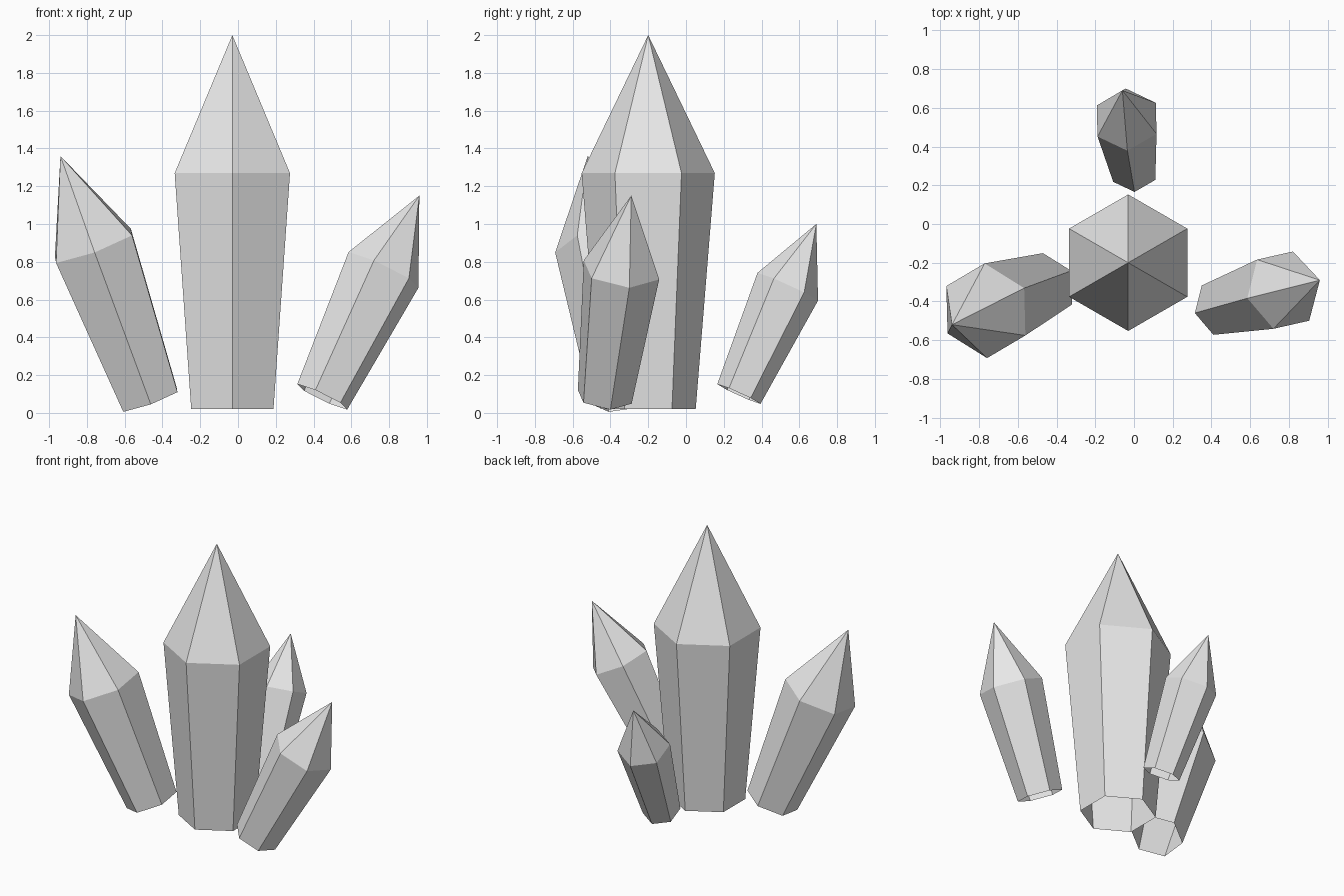
import bpy
import bmesh
from math import radians, pi, sin, cos
from mathutils import Vector, Matrix

if "Cube" in bpy.data.objects:
    bpy.data.objects.remove(bpy.data.objects["Cube"])

# One plain grey material
grey = bpy.data.materials.new("crystal_grey")
grey.use_nodes = True
colour = (0.8, 0.8, 0.8, 1)
grey.diffuse_color = colour
grey.node_tree.nodes["Principled BSDF"].inputs["Base Color"].default_value = colour

SIDES = 6


def crystal(name, base, tip, twist=0):
    """Six-sided crystal, open underneath, widening to a shoulder, then a point."""
    base, tip = Vector(base), Vector(tip)
    axis = tip - base
    length = axis.length
    turn = Vector((0, 0, 1)).rotation_difference(axis).to_matrix().to_4x4()
    place = Matrix.Translation(base) @ turn @ Matrix.Rotation(radians(twist), 4, "Z")

    bm = bmesh.new()

    def ring(radius, height):
        angles = [pi / 2 + 2 * pi * i / SIDES for i in range(SIDES)]
        return [bm.verts.new((radius * length * cos(a), radius * length * sin(a),
                              height * length)) for a in angles]

    foot = ring(0.127, 0)
    shoulder = ring(0.178, 0.631)
    point = bm.verts.new((0, 0, length))
    for i in range(SIDES):
        j = (i + 1) % SIDES
        bm.faces.new((foot[i], foot[j], shoulder[j], shoulder[i]))
        bm.faces.new((shoulder[i], shoulder[j], point))

    mesh = bpy.data.meshes.new(name)
    bm.to_mesh(mesh)
    bm.free()
    mesh.materials.append(grey)
    obj = bpy.data.objects.new(name, mesh)
    obj.matrix_world = place
    bpy.context.collection.objects.link(obj)


# Upright centre crystal and three leaning ones around it
crystal("centre_crystal", (-0.03, -0.2, 0.02), (-0.03, -0.2, 2.0))
crystal("right_crystal", (-0.466, -0.325, 0.07), (-0.94, -0.52, 1.36))
crystal("left_crystal", (0.446, -0.43, 0.085), (0.96, -0.29, 1.15), -17)
crystal("back_crystal", (0.0, 0.28, 0.1), (-0.06, 0.69, 1.0), 2)
